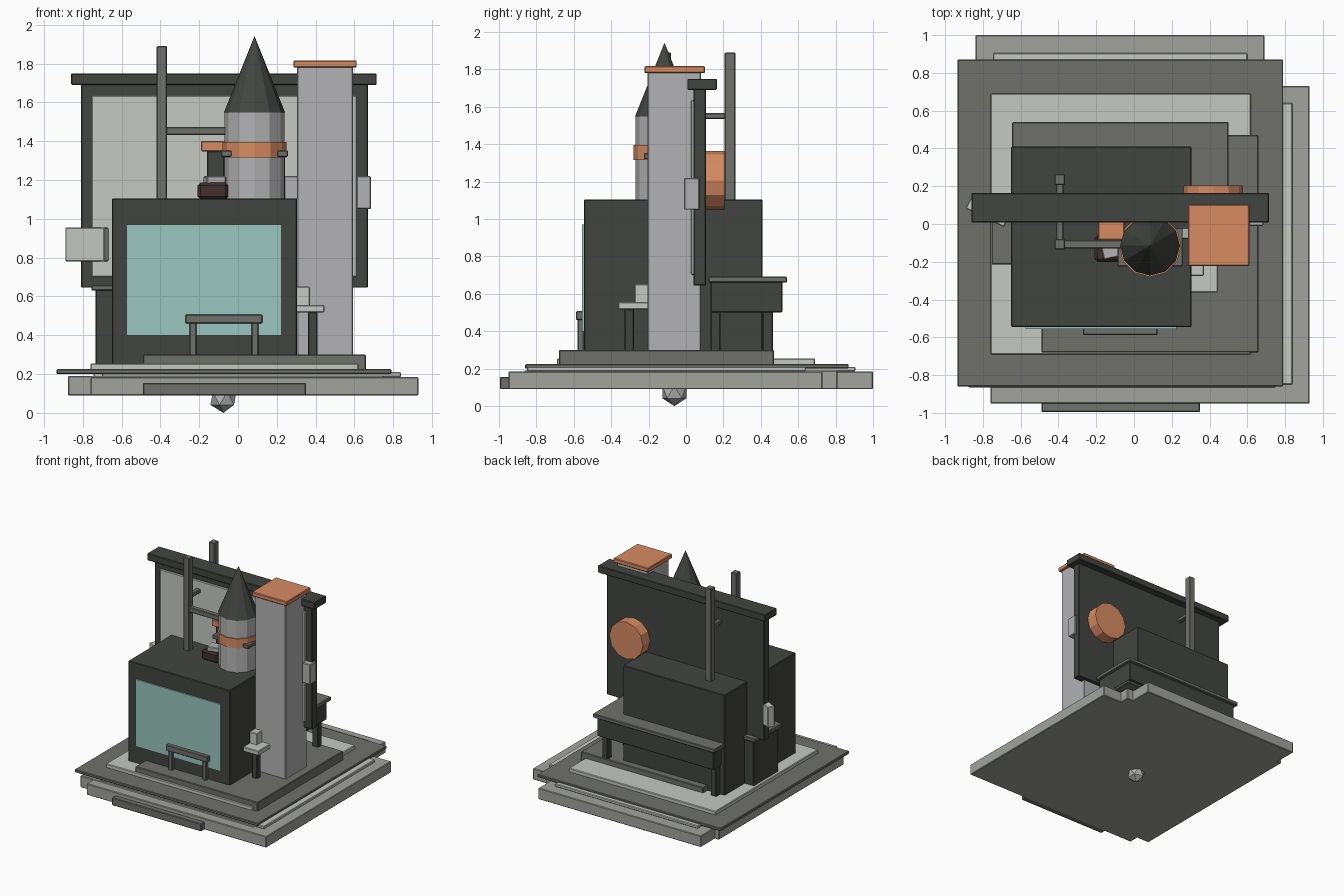
import bpy
from math import radians


def mat(name, r, g, b):
    m = bpy.data.materials.new(name)
    m.diffuse_color = (r, g, b, 1)
    return m


DARK = mat("charcoal", 0.055, 0.06, 0.052)
MID = mat("mid_grey", 0.16, 0.165, 0.15)
STONE = mat("stone", 0.36, 0.37, 0.34)
LIGHT = mat("light_grey", 0.56, 0.58, 0.54)
STEEL = mat("steel", 0.45, 0.45, 0.46)
COPPER = mat("copper", 0.68, 0.26, 0.12)
TEAL = mat("teal_glass", 0.32, 0.57, 0.52)
BROWN = mat("brown", 0.05, 0.03, 0.025)


def finish(name, m):
    o = bpy.context.object
    o.name = name
    o.data.materials.append(m)
    return o


def box(name, m, x0, x1, y0, y1, z0, z1, rot=0, bevel=0.005):
    """Softly bevelled box given by its extents."""
    bpy.ops.mesh.primitive_cube_add(
        size=1, location=((x0 + x1) / 2, (y0 + y1) / 2, (z0 + z1) / 2), rotation=(0, 0, radians(rot)))
    o = finish(name, m)
    o.scale = (x1 - x0, y1 - y0, z1 - z0)
    bpy.ops.object.transform_apply(location=False, rotation=False, scale=True)
    if bevel:
        b = o.modifiers.new("bevel", "BEVEL")
        b.width = bevel
        b.segments = 1
    return o


def tube(name, m, r0, r1, loc, h, sides=12, rot=(0, 0, 0)):
    bpy.ops.mesh.primitive_cone_add(vertices=sides, radius1=r0, radius2=r1, depth=h, location=loc, rotation=rot)
    return finish(name, m)


# Stacked, offset ground slabs
box("base_slab_front", STONE, -0.76, 0.93, -0.95, 0.73, 0.09, 0.185)
box("base_slab_back", STONE, -0.84, 0.69, -0.80, 1.00, 0.09, 0.185)
box("base_slab_left", STONE, -0.877, 0.75, -0.865, 0.81, 0.09, 0.19)
box("front_plate", MID, -0.49, 0.35, -0.995, -0.92, 0.09, 0.155)
box("thin_slab_right", LIGHT, -0.70, 0.84, -0.85, 0.64, 0.185, 0.21)
box("thin_slab_back", LIGHT, -0.745, 0.60, -0.70, 0.905, 0.185, 0.21)
box("terrace", MID, -0.935, 0.79, -0.86, 0.87, 0.20, 0.225)
box("paving", LIGHT, -0.76, 0.62, -0.69, 0.69, 0.22, 0.255)
box("plinth", MID, -0.49, 0.66, -0.68, 0.47, 0.22, 0.30)

# Faceted foot under the base
bpy.ops.mesh.primitive_ico_sphere_add(subdivisions=1, radius=0.075, location=(-0.075, -0.062, 0.075))
finish("bottom_foot", STEEL)

# Main block with front window and bench
box("main_block", DARK, -0.65, 0.305, -0.545, 0.41, 0.25, 1.105)
box("window", TEAL, -0.575, 0.225, -0.556, -0.53, 0.40, 0.97, bevel=0)
box("bench_seat", MID, -0.27, 0.125, -0.588, -0.54, 0.46, 0.508)
for i, x in enumerate((-0.25, 0.07)):
    box(f"bench_leg_{i}", MID, x, x + 0.035, -0.58, -0.545, 0.295, 0.465)

# Back counter on legs
box("counter_top", MID, -0.645, 0.50, 0.12, 0.54, 0.66, 0.692)
box("counter_body", DARK, -0.62, 0.475, 0.13, 0.515, 0.50, 0.665)
for i, (x, z0) in enumerate(((-0.61, 0.25), (0.41, 0.29))):
    for j, y in enumerate((0.13, 0.41)):
        box(f"counter_leg_{i}_{j}", DARK, x, x + 0.055, y, y + 0.055, z0, 0.51)

# Side cabinet
box("side_cabinet", DARK, -0.735, -0.60, -0.19, 0.14, 0.25, 0.635)
box("side_cabinet_top", MID, -0.755, -0.60, -0.215, 0.15, 0.63, 0.66)

# Upright back wall with light panel and roof beam
box("back_wall", DARK, -0.81, 0.67, 0.04, 0.107, 0.645, 1.70)
box("wall_panel", LIGHT, -0.755, 0.612, 0.028, 0.06, 0.70, 1.635)
box("roof_beam", DARK, -0.86, 0.715, 0.007, 0.165, 1.69, 1.75)
box("wall_box_right", STEEL, 0.61, 0.685, -0.01, 0.072, 1.05, 1.22)
box("wall_box_left", LIGHT, -0.89, -0.665, 0.03, 0.09, 0.78, 0.955, rot=-26)

# Round copper disc on the rear
tube("rear_disc", COPPER, 0.158, 0.158, (0.42, 0.155, 1.207), 0.10, 12, (radians(90), 0, 0))

# Square tower and cap
box("tower", STEEL, 0.305, 0.592, -0.205, 0.08, 0.29, 1.785)
box("tower_cap", COPPER, 0.285, 0.612, -0.222, 0.102, 1.78, 1.817)

# Rocket on the roof
RX, RY = 0.085, -0.115
tube("rocket_body", STEEL, 0.155, 0.155, (RX, RY, 1.325), 0.45)
tube("rocket_band", COPPER, 0.165, 0.165, (RX, RY, 1.357), 0.08)
tube("rocket_nose", DARK, 0.158, 0, (RX, RY, 1.745), 0.395)
for i, s in enumerate((-1, 1)):
    cx = RX + s * 0.145
    box(f"rocket_clamp_{i}", MID, cx - 0.028, cx + 0.028, -0.225, -0.02, 1.32, 1.353)
    box(f"rocket_strut_{i}", DARK, cx - 0.015, cx + 0.013, -0.10, -0.07, 1.10, 1.33)
box("roof_block_right", STEEL, 0.20, 0.31, -0.08, -0.02, 1.10, 1.22)

# Small stacked ornament left of the rocket
box("ornament_base", BROWN, -0.208, -0.05, -0.20, -0.06, 1.10, 1.187, bevel=0.015)
box("ornament_block", STEEL, -0.17, -0.07, -0.18, -0.09, 1.18, 1.22, rot=12)
box("ornament_post", DARK, -0.16, -0.07, -0.07, 0.0, 1.10, 1.35)
box("ornament_top", COPPER, -0.19, -0.05, -0.085, 0.012, 1.347, 1.402)

# Twin masts with service arms
for i, (y0, y1) in enumerate(((-0.135, -0.08), (0.207, 0.265))):
    box(f"mast_{i}", MID, -0.42, -0.365, y0, y1, 1.10, 1.89)
box("service_arm", MID, -0.38, 0.0, -0.13, -0.085, 1.432, 1.474)
box("mast_crossbar", MID, -0.412, -0.373, -0.09, 0.215, 1.535, 1.567)

# Stool with a block beside the tower
box("stool_leg", DARK, 0.36, 0.41, -0.328, -0.278, 0.295, 0.52)
box("stool_seat", LIGHT, 0.295, 0.445, -0.362, -0.20, 0.517, 0.557)
box("stool_block", LIGHT, 0.30, 0.37, -0.275, -0.20, 0.55, 0.652)
